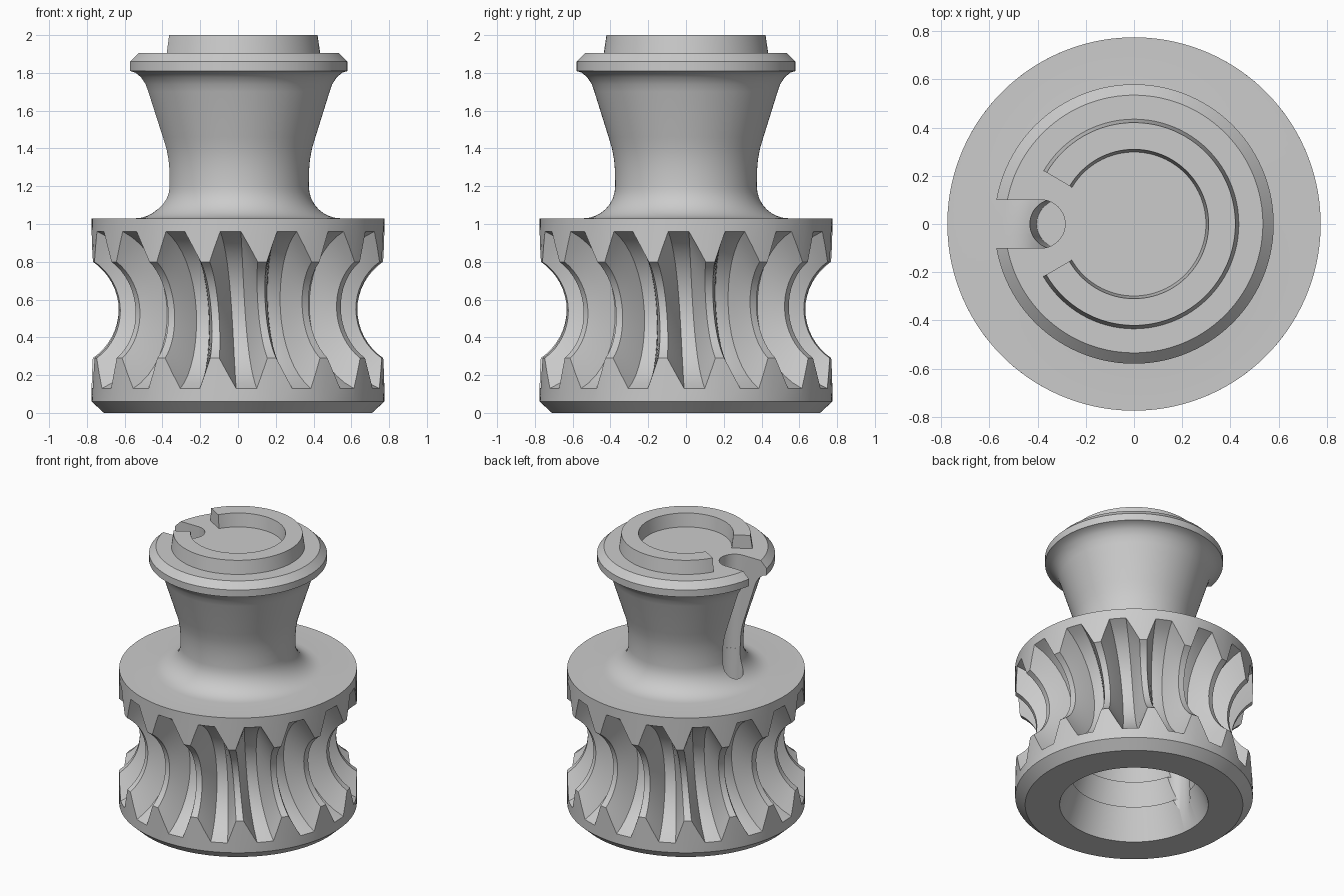
import bpy, bmesh
from math import sin, cos, acos, pi, radians

if "Cube" in bpy.data.objects:
    bpy.data.objects.remove(bpy.data.objects["Cube"])

grey = bpy.data.materials.new("plain grey")
grey.use_nodes = True
GREY = (0.6, 0.6, 0.6, 1)
grey.diffuse_color = GREY
grey.node_tree.nodes["Principled BSDF"].inputs["Base Color"].default_value = GREY


def make_object(name, bm):
    bmesh.ops.recalc_face_normals(bm, faces=bm.faces)
    mesh = bpy.data.meshes.new(name)
    bm.to_mesh(mesh)
    bm.free()
    mesh.materials.append(grey)
    obj = bpy.data.objects.new(name, mesh)
    bpy.context.collection.objects.link(obj)
    return obj


def select_only(obj):
    bpy.ops.object.select_all(action='DESELECT')
    obj.select_set(True)
    bpy.context.view_layer.objects.active = obj


def smooth(obj):
    select_only(obj)
    bpy.ops.object.shade_smooth_by_angle(angle=radians(28))


# Gear dimensions: the throat is an arc around a circle outside the rim
TEETH = 16
RIM = 0.775
THROAT_R, THROAT_Z = 0.948, 0.545
CREST, FLOOR = 0.308, 0.45
TWIST = radians(7.5)
PITCH = 2 * pi / TEETH
FIRST_TOOTH = radians(-90 - 11.05)

# One tooth as (fraction of pitch, height of tooth: 1 crest, 0 gap floor)
tooth = [(-0.08, 1), (0, 1), (0.08, 1), (0.2, 0.5), (0.32, 0),
         (0.44, 0), (0.56, 0), (0.68, 0), (0.8, 0.5)]
columns = [(FIRST_TOOTH + (i + f) * PITCH, FLOOR + (CREST - FLOOR) * h)
           for i in range(TEETH) for f, h in tooth]


def lathe_row(bm, r, z):
    return [bm.verts.new((r * cos(a), r * sin(a), z)) for a, _ in columns]


def gear_row(bm, t):
    """Ring across the teeth; t runs from -1 (lower rim) to 1 (upper rim)."""
    row = []
    for a, radius in columns:
        swing = t * acos((THROAT_R - RIM) / radius)
        r = THROAT_R - radius * cos(swing)
        dz = radius * sin(swing)
        a -= TWIST * dz
        row.append(bm.verts.new((r * cos(a), r * sin(a), THROAT_Z + dz)))
    return row


# Body: ridged bore, gear, filleted neck and flange in one closed skin
bm = bmesh.new()
bore = [(0.35, 0.57), (0.4, 0.39), (0.38, 0.39), (0.43, 0.22), (0.41, 0.22), (0.485, 0)]
foot = [(0.71, 0), (RIM, 0.06)]
fillet = [(0.545 - 0.17 * sin(i * pi / 16), 1.2 - 0.17 * cos(i * pi / 16))
          for i in range(9)]
neck = [(0.376, 1.28), (0.381, 1.34), (0.392, 1.4), (0.41, 1.46), (0.485, 1.7),
        (0.499, 1.74), (0.523, 1.777), (0.552, 1.801), (0.58, 1.81)]
flange = [(0.58, 1.86), (0.535, 1.905)]
STEPS = 16
rows = [lathe_row(bm, *p) for p in bore + foot]
rows += [gear_row(bm, -1 + 2 * i / STEPS) for i in range(STEPS + 1)]
rows += [lathe_row(bm, *p) for p in [(RIM, 1.03)] + fillet + neck + flange]
n = len(columns)
for low, high in zip(rows, rows[1:]):
    for i in range(n):
        j = (i + 1) % n
        bm.faces.new((low[i], low[j], high[j], high[i]))
bm.faces.new(rows[0])
bm.faces.new(rows[-1])
body = make_object("gear_body", bm)


def cutter(name, x0, z0, x1, z1, reach=0, r=0.1, seg=24):
    """Leaning round hole from (x0, z0) to (x1, z1); reach opens it toward -x."""
    bm = bmesh.new()
    outline = [(r * sin(pi * i / seg), -r * cos(pi * i / seg)) for i in range(seg + 1)]
    if reach:
        outline += [(-reach, r), (-reach, -r)]
    else:
        outline += [(-px, -py) for px, py in outline[1:-1]]
    face = bm.faces.new([bm.verts.new((x0 + px, py, z0)) for px, py in outline])
    ext = bmesh.ops.extrude_face_region(bm, geom=[face])["geom"]
    bmesh.ops.translate(bm, vec=(x1 - x0, 0, z1 - z0),
                        verts=[v for v in ext if isinstance(v, bmesh.types.BMVert)])
    obj = make_object(name, bm)
    obj.hide_render = True
    return obj


def lean(z):
    """Slot centre, drifting inward on the way down the neck."""
    return -0.386 + 0.064 * (1.905 - z)


# Side slot through flange and neck, blind hole below it, groove in the bore
for tool in (cutter("slot_cutter", lean(1.22), 1.22, lean(2.1), 2.1, reach=0.45),
             cutter("hole_cutter", lean(0.63), 0.63, lean(1.24), 1.24, r=0.0995),
             cutter("groove_cutter", -0.345, -0.1, -0.345, 0.45)):
    select_only(body)
    mod = body.modifiers.new("cut", 'BOOLEAN')
    mod.operation = 'DIFFERENCE'
    mod.solver = 'EXACT'
    mod.object = tool
    bpy.ops.object.modifier_apply(modifier=mod.name)
    bpy.data.objects.remove(tool)
smooth(body)

# Raised open ring on the flange, with drafted walls and a gap at the slot
bm = bmesh.new()
section = [(0.298, 1.9), (0.436, 1.9), (0.421, 2.0), (0.31, 2.0)]
START, SWEEP, SEG = radians(-150), radians(299.5), 80
rings = []
for i in range(SEG + 1):
    a = START + SWEEP * i / SEG
    rings.append([bm.verts.new((r * cos(a), r * sin(a), z)) for r, z in section])
for p, q in zip(rings, rings[1:]):
    for k in range(4):
        m = (k + 1) % 4
        bm.faces.new((p[k], p[m], q[m], q[k]))
bm.faces.new(rings[0])
bm.faces.new(rings[-1])
smooth(make_object("raised_ring", bm))
